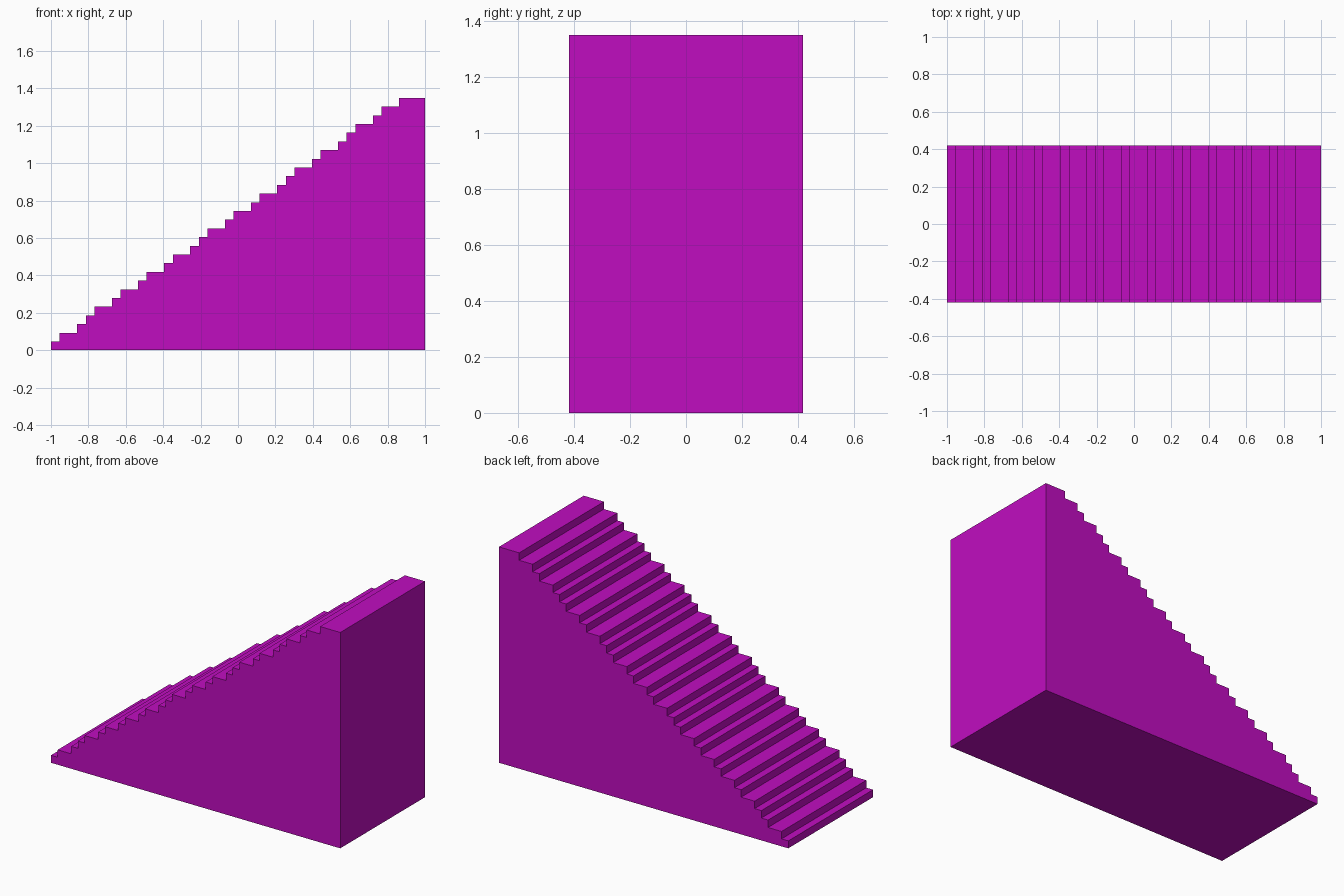
import bpy
import bmesh

cube = bpy.data.objects.get("Cube")
if cube:
    bpy.data.objects.remove(cube, do_unlink=True)

# Grid unit: the staircase is 43 units long, 29 steps high, 18 units deep
UNIT = 2 / 43
HALF_DEPTH = 9 * UNIT
TREAD = {"S": 1, "L": 2, "T": 3}  # short tread, long tread, top landing
STEPS = "SLSSLSLSLSLSSLSLSLSSLSLSSLSLT"

# Magenta paint
color = (0.527, 0.004, 0.527, 1)
paint = bpy.data.materials.new("magenta")
paint.use_nodes = True
paint.diffuse_color = color
paint.node_tree.nodes["Principled BSDF"].inputs["Base Color"].default_value = color

# Stepped side profile, climbing towards +x
x, z = -1.0, 0.0
profile = [(x, z)]
for step in STEPS:
    z += UNIT
    profile.append((x, z))
    x += TREAD[step] * UNIT
    profile.append((x, z))
profile.append((x, 0.0))

# Extrude the profile across the depth
bm = bmesh.new()
side = bm.faces.new([bm.verts.new((px, -HALF_DEPTH, pz)) for px, pz in profile])
extruded = bmesh.ops.extrude_face_region(bm, geom=[side], use_keep_orig=True)
moved = [v for v in extruded["geom"] if isinstance(v, bmesh.types.BMVert)]
bmesh.ops.translate(bm, verts=moved, vec=(0, 2 * HALF_DEPTH, 0))
bmesh.ops.recalc_face_normals(bm, faces=bm.faces)

mesh = bpy.data.meshes.new("staircase")
bm.to_mesh(mesh)
bm.free()
mesh.materials.append(paint)
staircase = bpy.data.objects.new("staircase", mesh)
bpy.context.collection.objects.link(staircase)
